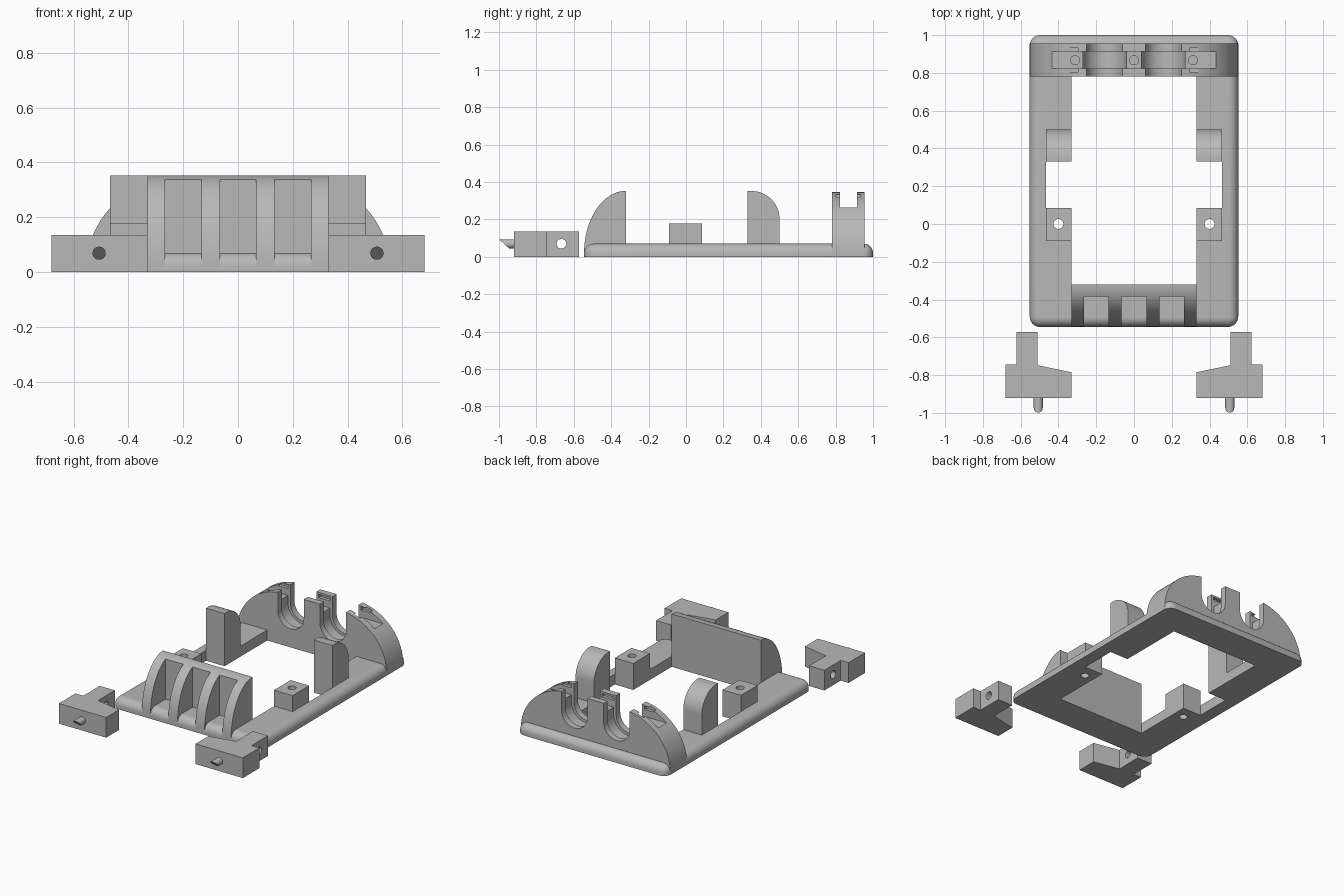
import bpy, bmesh, math
from mathutils import Vector

if "Cube" in bpy.data.objects:
    bpy.data.objects.remove(bpy.data.objects["Cube"], do_unlink=True)

GREY = bpy.data.materials.new("plain grey")
GREY.use_nodes = True
GREY.diffuse_color = (0.48, 0.48, 0.48, 1)
GREY.node_tree.nodes["Principled BSDF"].inputs["Base Color"].default_value = (0.48, 0.48, 0.48, 1)


def finish(name, bm):
    bmesh.ops.recalc_face_normals(bm, faces=bm.faces)
    mesh = bpy.data.meshes.new(name)
    bm.to_mesh(mesh)
    bm.free()
    mesh.materials.append(GREY)
    obj = bpy.data.objects.new(name, mesh)
    bpy.context.collection.objects.link(obj)
    return obj


def prism(name, points, axis, lo, hi):
    """Extrude a 2D outline along an axis; the outline uses the other two axes in order."""
    bm = bmesh.new()
    a = "xyz".index(axis)

    def place(p):
        co = list(p)
        co.insert(a, lo)
        return co
    face = bm.faces.new([bm.verts.new(place(p)) for p in points])
    ext = bmesh.ops.extrude_face_region(bm, geom=[face])
    shift = Vector((0, 0, 0))
    shift[a] = hi - lo
    bmesh.ops.translate(bm, vec=shift, verts=[g for g in ext["geom"] if isinstance(g, bmesh.types.BMVert)])
    return finish(name, bm)


def box(name, x, y, z):
    return prism(name, [(x[0], y[0]), (x[1], y[0]), (x[1], y[1]), (x[0], y[1])], "z", *z)


def arc(cx, cy, rx, ry, start, end, n=20):
    steps = [math.radians(start + (end - start) * i / n) for i in range(n + 1)]
    return [(cx + rx * math.cos(t), cy + ry * math.sin(t)) for t in steps]


def rod(name, centre, r, axis, lo, hi):
    return prism(name, arc(*centre, r, r, 0, 345, 23), axis, lo, hi)


def cut(obj, *cutters):
    """Subtract the cutters, bake the result and remove the helpers."""
    for c in cutters:
        c.hide_render = True
        mod = obj.modifiers.new("cut", "BOOLEAN")
        mod.operation, mod.solver, mod.object = "DIFFERENCE", "EXACT", c
        bpy.context.view_layer.update()
        baked = bpy.data.meshes.new_from_object(obj.evaluated_get(bpy.context.evaluated_depsgraph_get()))
        obj.modifiers.clear()
        obj.data = baked
        bpy.data.objects.remove(c, do_unlink=True)
    return obj


def smooth(obj):
    bpy.ops.object.select_all(action="DESELECT")
    obj.select_set(True)
    bpy.context.view_layer.objects.active = obj
    bpy.ops.object.shade_smooth_by_angle(angle=math.radians(30))


# Base frame: rounded plate with a notched opening
W, FRONT, BACK, TOP = 0.552, -0.545, 1.0, 0.07
IN, NOTCH = 0.33, 0.467
r = 0.055
outline = (arc(W - r, BACK - r, r, r, 0, 90, 8) + arc(r - W, BACK - r, r, r, 90, 180, 8)
           + arc(r - W, FRONT + r, r, r, 180, 270, 8) + arc(W - r, FRONT + r, r, r, 270, 360, 8))
base = prism("base_frame", outline, "z", 0, TOP)
bm = bmesh.new()
bm.from_mesh(base.data)
rim = [e for e in bm.edges if all(v.co.z > TOP - 0.001 for v in e.verts)]
bmesh.ops.bevel(bm, geom=rim, offset=0.05, segments=8, profile=0.5, affect="EDGES")
bm.to_mesh(base.data)
bm.free()
half = [(IN, -0.32), (IN, 0.085), (NOTCH, 0.085), (NOTCH, 0.33), (IN, 0.33), (IN, 0.78)]
opening = half + [(-x, y) for x, y in reversed(half)]
cut(base, prism("opening_cutter", opening, "z", -0.1, 0.2),
    *[rod("hole_cutter", (s * 0.4, 0), 0.026, "z", -0.1, 0.2) for s in (1, -1)])
smooth(base)

# Front rest: curved wall with three slots
profile = arc(-0.32, 0.02, 0.225, 0.333, 90, 180) + [(-0.45, 0.02), (-0.45, 0.06), (-0.32, 0.06)]
rest = prism("front_rest", profile, "x", -IN, IN)
cut(rest, *[box("slot_cutter", (x - 0.066, x + 0.066), (-0.7, -0.385), (-0.1, 0.5))
            for x in (-0.2, 0, 0.2)])
smooth(rest)

# Back cradle: arch with two stepped round channels and a strap slot
right = arc(0.2, 0.02, W - 0.2, 0.327, 0, 90)
cradle = prism("back_cradle", right + [(-x, z) for x, z in reversed(right)], "y", 0.78, 0.955)


def channel(x, radius, lo, hi):
    points = arc(x, 0.22, radius, radius, 180, 360) + [(x + radius, 0.6), (x - radius, 0.6)]
    return prism("channel_cutter", points, "y", lo, hi)


cutters = [box("strap_cutter", (-0.6, 0.6), (0.823, 0.913), (0.265, 0.6))]
for s in (1, -1):
    cutters += [channel(s * 0.156, 0.096, 0.7, 1.1), channel(s * 0.156, 0.115, 0.823, 0.913)]
for x, w in ((-0.305, 0.036), (0, 0.045), (0.305, 0.036)):
    cutters.append(box("clip_cutter", (x - w, x + w), (0.802, 0.934), (0.312, 0.334)))
for x in (-0.312, 0, 0.312):
    cutters.append(rod("screw_cutter", (x, 0.867), 0.024, "z", 0.1, 0.4))
cut(cradle, *cutters)
smooth(cradle)

for side, s in (("left", 1), ("right", -1)):
    xs = sorted((s * IN, s * NOTCH))

    # Rounded side stop
    stop = prism(side + "_side_stop", [(0.33, TOP)] + [(0.33, 0.352)]
                 + arc(0.35, 0.202, 0.15, 0.15, 90, 0) + [(0.5, TOP)], "x", *xs)
    smooth(stop)

    # Mounting post with a vertical hole
    post = box(side + "_post", xs, (-0.09, 0.085), (TOP, 0.177))
    cut(post, rod("hole_cutter", (s * 0.4, 0), 0.026, "z", 0, 0.3))
    smooth(post)

    # Loose latch: stepped block with a cross hole in its stem
    shape = [(0.33, -0.92), (0.68, -0.92), (0.68, -0.745), (0.622, -0.745),
             (0.622, -0.572), (0.51, -0.572), (0.51, -0.748), (0.33, -0.785)]
    latch = prism(side + "_latch", [(s * x, y) for x, y in shape], "z", 0, 0.135)
    cut(latch, rod("hole_cutter", (-0.666, 0.07), 0.026, "x", *sorted((s * 0.4, s * 0.75))))
    smooth(latch)

    # Latch pin with a slanted tip
    pin = rod(side + "_latch_pin", (s * 0.507, 0.069), 0.024, "y", -1.0, -0.915)
    wedge = [(-1.0, 0.094), (-0.945, 0.044), (-0.945, 0), (-1.1, 0), (-1.1, 0.094)]
    cut(pin, prism("tip_cutter", wedge, "x", *sorted((s * 0.4, s * 0.6))))
    smooth(pin)
